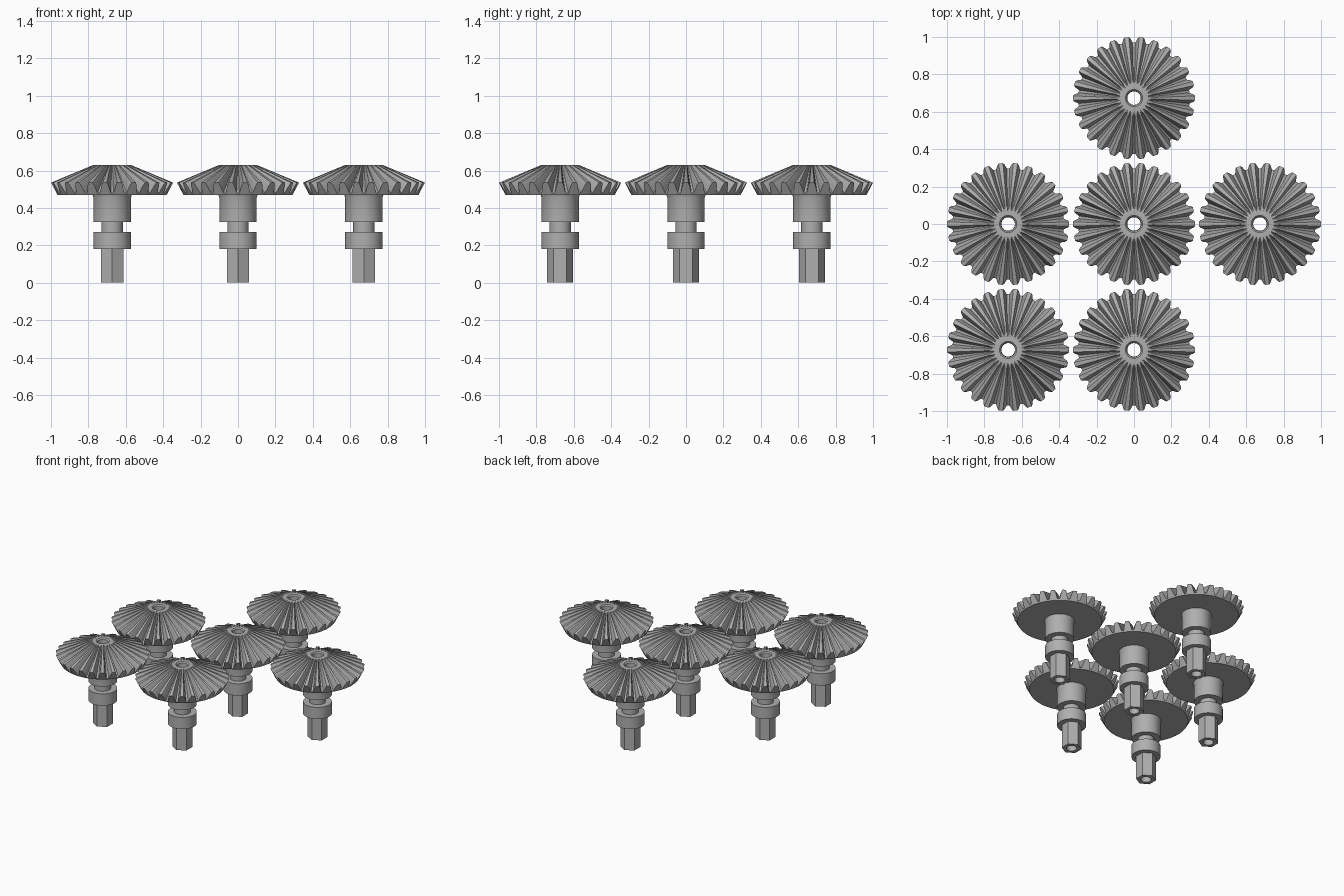
import bpy, bmesh, math

if "Cube" in bpy.data.objects:
    bpy.data.objects.remove(bpy.data.objects["Cube"])

TEETH = 26
BORE = 0.036
STEP = 0.673
SPOTS = [(0, 1), (-1, 0), (0, 0), (1, 0), (-1, -1), (0, -1)]

steel = bpy.data.materials.new("grey_steel")
steel.diffuse_color = (0.43, 0.43, 0.43, 1)
steel.use_nodes = True
steel.node_tree.nodes["Principled BSDF"].inputs["Base Color"].default_value = steel.diffuse_color


def loft(name, angles, rings):
    """Skin rings around z; each ring maps a column index to (radius, height)."""
    bm = bmesh.new()
    grid = []
    for ring in rings:
        row = []
        for i, a in enumerate(angles):
            r, z = ring(i) if callable(ring) else ring
            row.append(bm.verts.new((r * math.cos(a), r * math.sin(a), z)))
        grid.append(row)
    n = len(angles)
    for low, high in zip(grid, grid[1:]):
        for j in range(n):
            k = (j + 1) % n
            bm.faces.new((low[j], low[k], high[k], high[j]))
    mesh = bpy.data.meshes.new(name)
    bm.to_mesh(mesh)
    bm.free()
    mesh.materials.append(steel)
    return mesh


def blend(a, b, t):
    return tuple(p + (q - p) * t for p, q in zip(a, b))


# Toothed bevel head: one tooth outline as (share of pitch, share of height)
TOOTH = [(-0.40, 0), (-0.33, 0.3), (-0.25, 0.72), (-0.15, 1),
         (0.15, 1), (0.25, 0.72), (0.33, 0.3), (0.40, 0)]
columns = [((t + s) * math.tau / TEETH, h) for t in range(TEETH) for s, h in TOOTH]
angles = [a for a, h in columns]


def tooth_ring(root, tip):
    return lambda i: blend(root, tip, columns[i][1])


head = loft("gear_head", angles, [
    (0.10, 0.47), (0.292, 0.47),
    tooth_ring((0.298, 0.480), (0.327, 0.535)),
    tooth_ring((0.072, 0.63), (0.10, 0.63)),
    (0.046, 0.63), (0.038, 0.622), (BORE, 0.47), (BORE, 0.0)])

# Round spindle: collar, neck and hub
circle = [i * math.tau / 48 for i in range(48)]
spindle = loft("spindle", circle, [
    (0.05, 0.18), (0.10, 0.18), (0.10, 0.27), (0.057, 0.27),
    (0.057, 0.325), (0.10, 0.325), (0.10, 0.455), (0.105, 0.47)])


# Hexagonal shaft with flats facing left and right
def hex_ring(z):
    def ring(i):
        a = (circle[i] + math.pi / 6) % (math.pi / 3) - math.pi / 6
        return 0.06 / math.cos(a), z
    return ring


shaft = loft("hex_shaft", circle, [(BORE, 0.0), hex_ring(0.0), hex_ring(0.18)])

# Place the six gears, sharing the part meshes
for n, (cx, cy) in enumerate(SPOTS, 1):
    for mesh in (head, spindle, shaft):
        ob = bpy.data.objects.new(f"{mesh.name}_{n}", mesh)
        ob.location = (cx * STEP, cy * STEP, 0)
        bpy.context.collection.objects.link(ob)
        if n == 1:
            bpy.ops.object.select_all(action='DESELECT')
            ob.select_set(True)
            bpy.context.view_layer.objects.active = ob
            bpy.ops.object.shade_smooth_by_angle(angle=math.radians(25))
